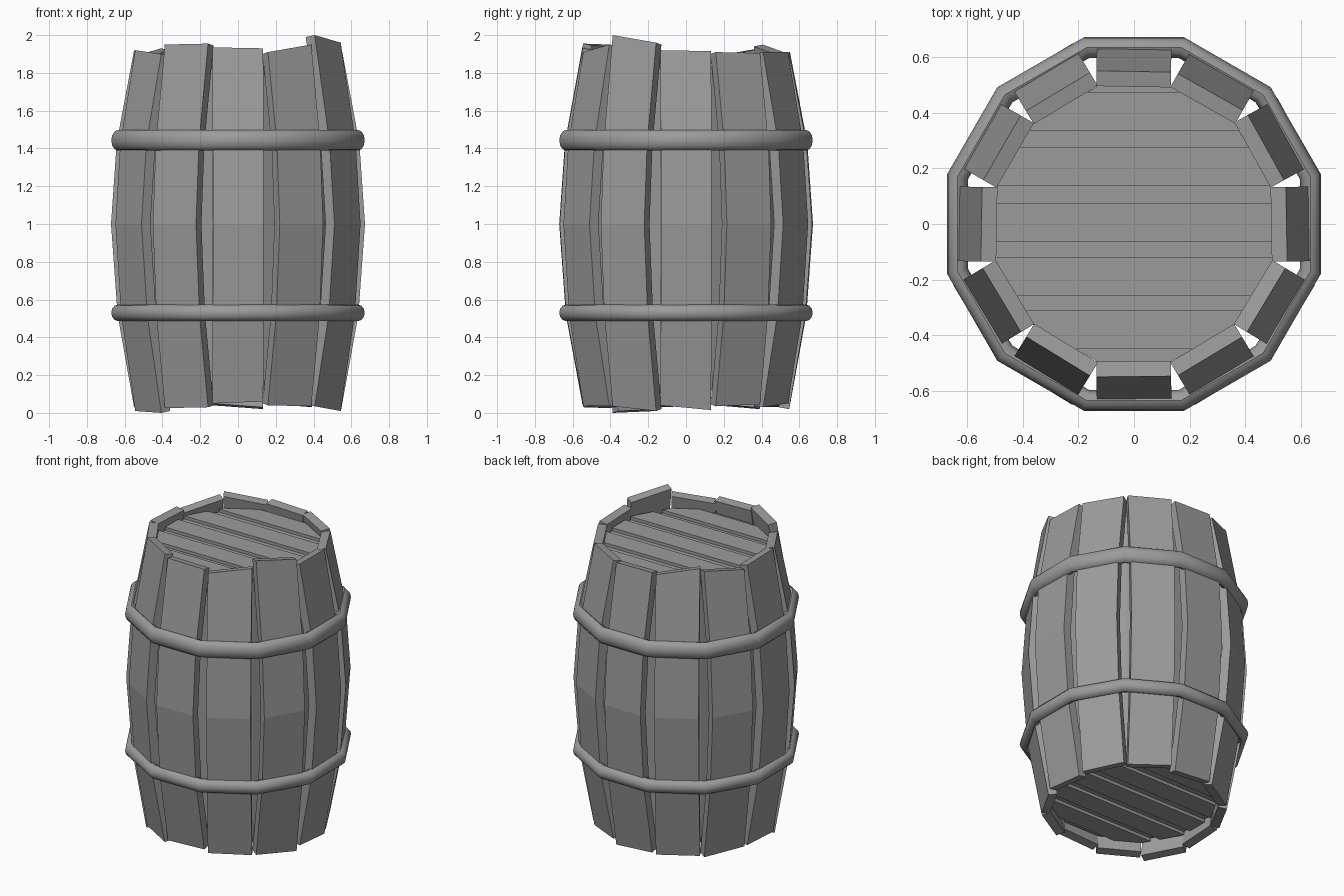
import bpy, bmesh, math
from mathutils import Matrix, Vector

if "Cube" in bpy.data.objects:
    bpy.data.objects.remove(bpy.data.objects["Cube"])

THICK = 0.055
GREY = bpy.data.materials.new("dark_grey")
GREY.diffuse_color = (.33, .33, .33, 1)
GREY.use_nodes = True
GREY.node_tree.nodes["Principled BSDF"].inputs["Base Color"].default_value = GREY.diffuse_color


def finish(bm, name):
    bmesh.ops.recalc_face_normals(bm, faces=bm.faces)
    me = bpy.data.meshes.new(name)
    bm.to_mesh(me)
    bm.free()
    me.materials.append(GREY)
    ob = bpy.data.objects.new(name, me)
    bpy.context.collection.objects.link(ob)
    return ob


def loft(bm, rings, closed=False):
    # skin a list of vertex rings, capping the ends unless it is a closed loop
    vs = [[bm.verts.new(p) for p in r] for r in rings]
    pairs = list(zip(vs, vs[1:])) + ([(vs[-1], vs[0])] if closed else [])
    for a, b in pairs:
        for i in range(len(a)):
            j = (i + 1) % len(a)
            bm.faces.new((a[i], a[j], b[j], b[i]))
    if not closed:
        bm.faces.new(vs[0])
        bm.faces.new(vs[-1])


# staves: (top left, top right, bottom left, bottom right) heights, from angle 0
ENDS = [(1.92, 1.915, .04, .015), (1.91, 1.905, .035, .045), (1.91, 1.91, .03, .05),
        (1.905, 1.91, .02, .04), (1.90, 1.95, .03, .03), (1.93, 1.89, .02, .04),
        (1.91, 1.92, .04, .03), (1.92, 1.90, .01, .0), (1.95, 1.955, .025, .03),
        (1.935, 1.93, .05, .06), (1.91, 1.95, .04, .035), (2.0, 1.96, .035, .01)]
TWIST = [1, -1, .5, -1, 1, 0, -1, 1, -1.5, .5, 1, -1]

for k, (tl, tr, bl, br) in enumerate(ENDS):
    bm = bmesh.new()
    rings = []
    for r, zl, zr, dz in ((.548, bl, br, .01), (.635, .52, .52, .008), (.67, 1, 1, 0),
                          (.64, 1.43, 1.43, -.008), (.548, tl, tr, -.01)):
        ri, w = r - THICK, .134
        rings.append([(r, -w, zl), (r, w, zr), (ri, w, zr + dz), (ri, -w, zl + dz)])
    loft(bm, rings)
    # slight individual twist about the stave's own axis
    c = Vector((.6, 0, 0))
    m = (Matrix.Rotation(math.radians(30 * k), 4, 'Z') @ Matrix.Translation(c)
         @ Matrix.Rotation(math.radians(TWIST[k]), 4, 'Z') @ Matrix.Translation(-c))
    bm.transform(m)
    finish(bm, f"stave_{k + 1}")


# twelve-sided hoops with a rounded section
def hoop(name, z, half_h):
    bm = bmesh.new()
    rings = []
    for k in range(12):
        a = math.radians(15 + 30 * k)
        ring = []
        for i in range(12):
            t = math.tau * i / 12
            r = (.634 + .037 * math.cos(t)) / math.cos(math.radians(15))
            ring.append((r * math.cos(a), r * math.sin(a), z + half_h * math.sin(t)))
        rings.append(ring)
    loft(bm, rings, closed=True)
    ob = finish(bm, name)
    bpy.context.view_layer.objects.active = ob
    ob.select_set(True)
    bpy.ops.object.shade_smooth_by_angle(angle=math.radians(35))
    ob.select_set(False)


hoop("upper_hoop", 1.443, .055)
hoop("lower_hoop", .53, .044)


# twelve-sided slab, optionally trimmed to a strip in y
def slab(bm, z0, z1, apothem, y0=-1, y1=1):
    part = bmesh.new()
    R = apothem / math.cos(math.radians(15))
    loft(part, [[(R * math.cos(math.radians(15 + 30 * k)),
                  R * math.sin(math.radians(15 + 30 * k)), z) for k in range(12)]
                for z in (z0, z1)])
    for y, n in ((y0, -1), (y1, 1)):
        if abs(y) < apothem:
            bmesh.ops.bisect_plane(part, geom=part.verts[:] + part.edges[:] + part.faces[:],
                                   plane_co=(0, y, 0), plane_no=(0, n, 0), clear_outer=True)
            bmesh.ops.holes_fill(part, edges=[e for e in part.edges if e.is_boundary])
    me = bpy.data.meshes.new("tmp")
    part.to_mesh(me)
    part.free()
    bm.from_mesh(me)
    bpy.data.meshes.remove(me)


# lids: five raised planks at each end of the inner core
def lid(name, z0, z1):
    bm = bmesh.new()
    for y in (.405, .205, .005, -.19, -.38):
        slab(bm, z0, z1, .495, y - .069, y + .069)
    finish(bm, name)


lid("top_lid", 1.83, 1.86)
lid("bottom_lid", .10, .13)
bm = bmesh.new()
slab(bm, .12, 1.84, .494)
finish(bm, "inner_core")
